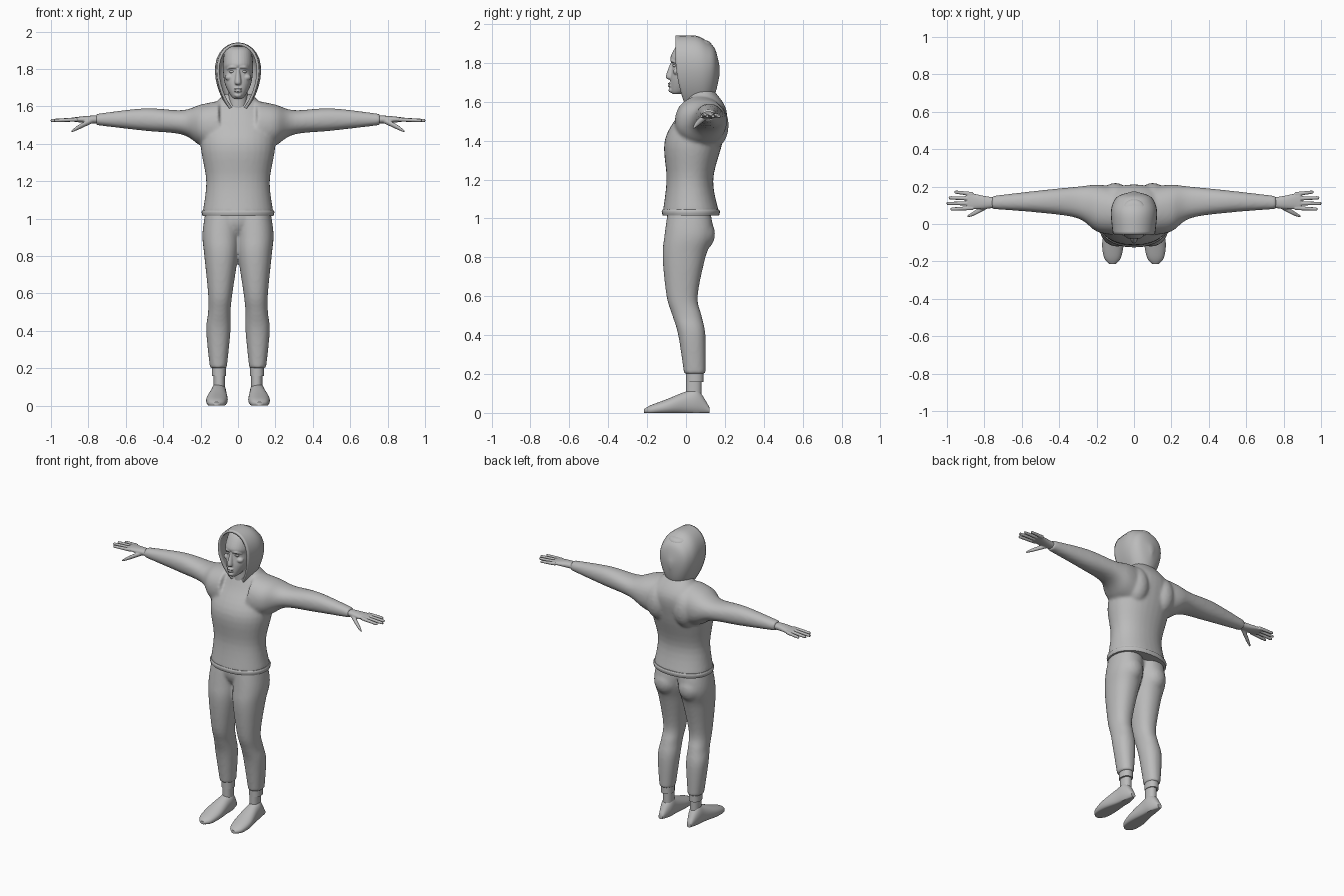
import bpy
import bmesh
import math
from mathutils import Matrix

cube = bpy.data.objects.get("Cube")
if cube:
    bpy.data.objects.remove(cube, do_unlink=True)

GREY = (.5, .5, .5, 1)
grey = bpy.data.materials.new("plain grey")
grey.use_nodes = True
grey.diffuse_color = GREY
grey.node_tree.nodes["Principled BSDF"].inputs["Base Color"].default_value = GREY

# Which of (along, across, up) goes to x, y and z for each loft axis
ORDER = {"x": (0, 1, 2), "y": (1, 0, 2), "z": (1, 2, 0)}
BOTH = (1, -1)


def smooth_rows(rows, steps):
    """Add in-between sections with a Catmull-Rom spline."""
    result = []
    last = len(rows) - 1
    for i in range(last):
        before, after = rows[max(i - 1, 0)], rows[min(i + 2, last)]
        for step in range(steps):
            t = step / steps
            section = []
            for a, b, c, d in zip(before, rows[i], rows[i + 1], after):
                bend = 2 * a - 5 * b + 4 * c - d
                twist = 3 * b - a - 3 * c + d
                section.append(b + t * (c - a + t * (bend + t * twist)) / 2)
            result.append(section)
    result.append(rows[last])
    return result


def rounded(value, power):
    """Superellipse version of a sine or cosine."""
    return math.copysign(abs(value) ** (2 / power), value)


def loft(bm, axis, rows, sides=BOTH, power=2.2, taper=0, count=32, steps=5):
    """Skin rounded sections: (position, across min, max, up min, max)."""
    for side in sides:
        rings = []
        for along, left, right, bottom, top in smooth_rows(rows, steps):
            ring = []
            for k in range(count):
                angle = math.tau * k / count
                c = rounded(math.cos(angle), power)
                s = rounded(math.sin(angle), power)
                across = (left + right + (right - left) * c * (1 + taper * s)) / 2
                up = (bottom + top + (top - bottom) * s) / 2
                x, y, z = ((along, across, up)[i] for i in ORDER[axis])
                ring.append(bm.verts.new((side * x, y, z)))
            rings.append(ring)
        for low, high in zip(rings, rings[1:]):
            for k in range(count):
                n = (k + 1) % count
                bm.faces.new((low[k], low[n], high[n], high[k]))
        bm.faces.new(rings[0])
        bm.faces.new(rings[-1])


def upright(bm, rows, **options):
    """Symmetric body section: (height, half width, front, back)."""
    loft(bm, "z", [(z, -w, w, front, back) for z, w, front, back in rows], (1,), **options)


def finger(bm, path):
    """Round limb running sideways, on both sides: (x, y, z, radius)."""
    loft(bm, "x", [(x, y - r, y + r, z - r, z + r) for x, y, z, r in path], power=2, count=12)


def ball(bm, centre, radii, sides=BOTH):
    for side in sides:
        x, y, z = centre
        place = Matrix.Translation((side * x, y, z)) @ Matrix.Diagonal((*radii, 1))
        bmesh.ops.create_uvsphere(bm, u_segments=20, v_segments=12, radius=1, matrix=place)


def finish(bm, name, voxel=0, relax=0, angle=50):
    """Make the object; a voxel size blends its overlapping pieces into one skin."""
    bmesh.ops.recalc_face_normals(bm, faces=bm.faces)
    mesh = bpy.data.meshes.new(name)
    bm.to_mesh(mesh)
    bm.free()
    mesh.materials.append(grey)
    obj = bpy.data.objects.new(name, mesh)
    bpy.context.collection.objects.link(obj)
    bpy.ops.object.select_all(action="DESELECT")
    obj.select_set(True)
    bpy.context.view_layer.objects.active = obj
    if voxel:
        remesh = obj.modifiers.new("Blend", "REMESH")
        remesh.mode = "VOXEL"
        remesh.voxel_size = voxel
        remesh.use_smooth_shade = True
        relaxer = obj.modifiers.new("Relax", "SMOOTH")
        relaxer.factor = .5
        relaxer.iterations = relax
    else:
        bpy.ops.object.shade_smooth_by_angle(angle=math.radians(angle))
    return obj


# Sweater: torso, shoulder blades and sleeves
bm = bmesh.new()
upright(bm, [(1.03, .19, -.12, .17), (1.2, .17, -.1, .14), (1.4, .2, -.11, .19),
             (1.55, .17, -.03, .21), (1.65, .09, .02, .15), (1.67, .05, .05, .12)])
ball(bm, (.1, .14, 1.48), (.08, .08, .12))
loft(bm, "x", [(.1, -.06, .2, 1.35, 1.63), (.2, -.04, .21, 1.39, 1.61), (.3, .03, .2, 1.45, 1.58),
               (.5, .06, .18, 1.47, 1.59), (.76, .08, .15, 1.5, 1.56)])
finish(bm, "sweater", voxel=.009, relax=8)

# Hem band of the sweater
bm = bmesh.new()
upright(bm, [(z, .19 + grow, -.12 - grow, .17 + grow)
             for z, grow in ((1.015, 0), (1.035, .005), (1.045, 0))], steps=2)
finish(bm, "sweater_hem", angle=40)

# Trousers: two legs, seat and pelvis
bm = bmesh.new()
loft(bm, "z", [(.2, .06, .15, -.01, .1), (.4, .04, .17, -.04, .1), (.5, .04, .16, -.07, .08),
               (.6, .03, .16, -.1, .06), (.8, 0, .18, -.12, .1), (.92, -.01, .19, -.11, .14),
               (1.06, -.01, .17, -.09, .12)])
ball(bm, (.09, .07, .92), (.08, .08, .09))
ball(bm, (0, 0, 1), (.12, .1, .11), sides=(1,))
finish(bm, "trousers", voxel=.009, relax=6)

# Ankle cuffs and the ankles below them
for name, heights, inner, outer, back in (("ankle_cuffs", (.16, .21), .065, .14, .09),
                                          ("ankles", (.06, .18), .07, .13, .08)):
    bm = bmesh.new()
    loft(bm, "z", [(z, inner, outer, 0, back) for z in heights], steps=1)
    finish(bm, name)

# Shoes, flattened on the ground
bm = bmesh.new()
loft(bm, "y", [(-.215, .1, .13, 0, .02), (-.18, .07, .16, -.01, .04), (-.1, .055, .17, -.01, .07),
               (0, .06, .15, -.01, .11), (.06, .065, .14, -.01, .12), (.12, .09, .12, 0, .03)])
for v in bm.verts:
    v.co.z = max(v.co.z, 0)
finish(bm, "shoes")

# Hands: palm, four fingers and thumb
bm = bmesh.new()
loft(bm, "x", [(.73, .09, .14, 1.51, 1.55), (.8, .08, .15, 1.51, 1.55), (.89, .08, .17, 1.52, 1.54)])
for i, tip in enumerate((.98, 1, .99, .96)):
    knuckle, end = .085 + .025 * i, .08 + .03 * i
    finger(bm, [(.86, knuckle, 1.53, .011), (tip - .01, end, 1.525, .009), (tip, end, 1.525, .004)])
finger(bm, [(.78, .1, 1.525, .016), (.85, .06, 1.49, .013), (.89, .04, 1.467, .006)])
finish(bm, "hands", voxel=.004, relax=2)

# Head with nose, brows, cheeks, lips, chin and neck
bm = bmesh.new()
upright(bm, [(1.64, .02, -.07, -.03), (1.66, .04, -.08, .03), (1.72, .07, -.08, .1),
             (1.79, .08, -.07, .14), (1.83, .08, -.08, .14), (1.9, .07, -.04, .13),
             (1.92, .04, 0, .09)])
upright(bm, [(1.8, .008, -.08, -.05), (1.73, .018, -.104, -.05), (1.715, .01, -.09, -.05)])
upright(bm, [(z, .05, -.01, .1) for z in (1.55, 1.7)])
finger(bm, [(.01, -.075, 1.81, .006), (.04, -.067, 1.81, .008), (.06, -.045, 1.8, .004)])
ball(bm, (.046, -.045, 1.755), (.024, .022, .018))
for height in (1.682, 1.694):
    ball(bm, (0, -.085, height), (.024, .008, .005), sides=(1,))
ball(bm, (0, -.075, 1.66), (.02, .015, .014), sides=(1,))
finish(bm, "head", voxel=.004, relax=2)

# Eyes
bm = bmesh.new()
ball(bm, (.032, -.055, 1.786), (.015, .014, .008))
finish(bm, "eyes")

# Hood: shell open at the front, its rim swept back toward the chest
FRONT, BACK = -.055, .173
bm = bmesh.new()
profile = [(FRONT, .11, 1.56, 1.94), (.05, .12, 1.56, 1.94), (.11, .11, 1.59, 1.91),
           (.15, .08, 1.65, 1.87), (BACK, .01, 1.74, 1.78)]
loft(bm, "y", [(y, -w, w, low, high) for y, w, low, high in profile], (1,), power=2, taper=.25)
bmesh.ops.recalc_face_normals(bm, faces=bm.faces)
opening = [f for f in bm.faces if len(f.verts) > 4 and f.calc_center_median().y < 0]
bmesh.ops.delete(bm, geom=opening, context="FACES_ONLY")
for v in bm.verts:
    fade = (BACK - v.co.y) / (BACK - FRONT)
    v.co.y += fade * max(0, 1.85 - v.co.z) ** 2 * .7
hood = finish(bm, "hood")
shell = hood.modifiers.new("Thickness", "SOLIDIFY")
shell.thickness = .014
shell.offset = -1
